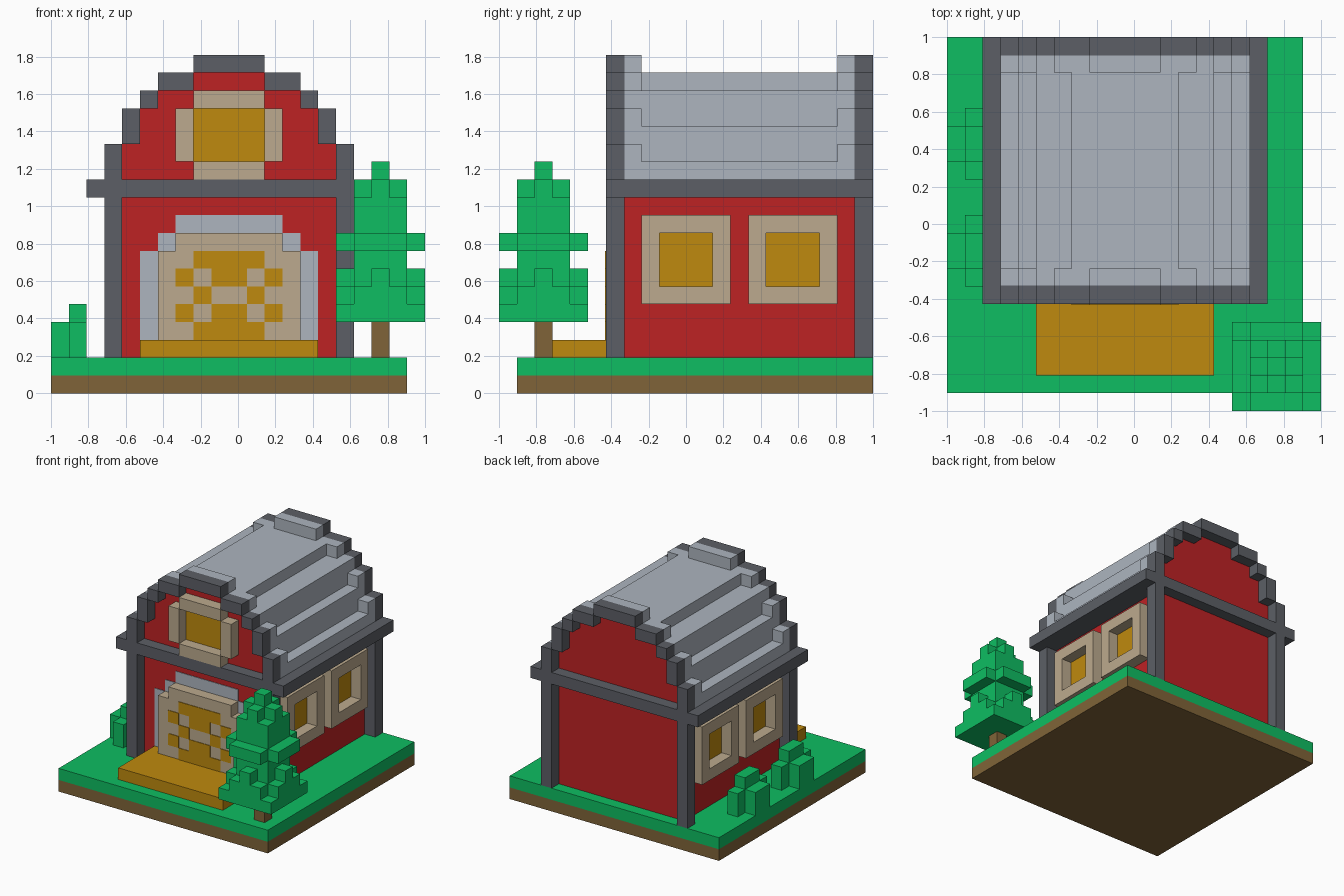
import bpy
import bmesh

cube = bpy.data.objects.get("Cube")
if cube:
    bpy.data.objects.remove(cube, do_unlink=True)

U = 2 / 21      # one block; the grid is 21 blocks wide, origin at a corner
T = 0.05        # thickness of painted plates, in blocks
AXIS = 10       # symmetry plane of the barn, in blocks


def linear(c):
    c /= 255
    return c / 12.92 if c <= 0.04045 else ((c + 0.055) / 1.055) ** 2.4


def material(name, rgb):
    m = bpy.data.materials.new(name)
    m.use_nodes = True
    col = (*[linear(c) for c in rgb], 1)
    m.diffuse_color = col
    bsdf = next(n for n in m.node_tree.nodes if n.type == 'BSDF_PRINCIPLED')
    bsdf.inputs["Base Color"].default_value = col
    bsdf.inputs["Roughness"].default_value = 0.9
    return m


GREEN = material("grass green", (14, 190, 98))
BROWN = material("earth brown", (128, 100, 56))
RED = material("barn red", (190, 34, 36))
DARK = material("dark grey timber", (92, 95, 102))
LIGHT = material("light grey roof", (173, 181, 191))
BEIGE = material("beige trim", (188, 170, 142))
GOLD = material("golden wood", (191, 138, 14))


def blocks(name, mat, boxes):
    """One object from boxes given as (x0, x1, y0, y1, z0, z1) in blocks."""
    bm = bmesh.new()
    for x0, x1, y0, y1, z0, z1 in boxes:
        vs = bmesh.ops.create_cube(bm, size=1)["verts"]
        for v in vs:
            v.co.x = (x1 if v.co.x > 0 else x0) * U - 1
            v.co.y = (y1 if v.co.y > 0 else y0) * U - 1
            v.co.z = (z1 if v.co.z > 0 else z0) * U
    me = bpy.data.meshes.new(name)
    bm.to_mesh(me)
    bm.free()
    me.materials.append(mat)
    ob = bpy.data.objects.new(name, me)
    bpy.context.collection.objects.link(ob)
    return ob


def mirrored(boxes):
    return boxes + [(2 * AXIS - b[1], 2 * AXIS - b[0], *b[2:]) for b in boxes]


def stepped(steps, y0, y1, z0):
    """Stepped gable from (half width, top) pairs."""
    out = []
    for half, top in steps:
        out.append((AXIS - half, AXIS + half, y0, y1, z0, top))
        z0 = top
    return out


# Ground
blocks("earth_base", BROWN, [(0, 20, 1, 21, 0, 1)])
blocks("grass_layer", GREEN, [(0, 20, 1, 21, 1, 2)])

# Walls and gables
blocks("barn_walls", RED, [(4, 16, 7, 20, 2, 11)])
gable = [(6, 14), (5, 16), (4, 17), (2, 18)]
blocks("front_gable", RED, stepped(gable, 7, 7 + T, 12))
blocks("back_gable", RED, stepped(gable, 20 - T, 20, 12))

# Timber frames with corner posts and stepped gable edges
for name, y0, y1 in (("front_frame", 6, 7 + T), ("back_frame", 20 - T, 21)):
    blocks(name, DARK, mirrored([
        (3, 4, y0, y1, 2, 11), (3, 4, y0, y1, 12, 14), (4, 5, y0, y1, 14, 16),
        (5, 6, y0, y1, 16, 17), (6, 8, y0, y1, 17, 18)])
        + [(8, 12, y0, y1, 18, 19)])
blocks("eave_beam", DARK, [(2, 18, 6, 21, 11, 12)])

# Roof with a raised lip at each end
blocks("roof", LIGHT, stepped([(7, 13), (6, 15), (5, 17), (3, 18)], 8, 19, 12))
lip = [(7, 14), (6, 16), (5, 17), (4, 18), (2, 19)]
blocks("front_roof_lip", LIGHT, stepped(lip, 7 + T, 8, 12))
blocks("back_roof_lip", LIGHT, stepped(lip, 19, 20 - T, 12))

# Side windows: two per side
frames, panes = [], []
for y in (8, 14):
    frames += [(16, 17, y, y + 5, 5, 6), (16, 17, y, y + 5, 9, 10),
               (16, 17, y, y + 1, 6, 9), (16, 17, y + 4, y + 5, 6, 9)]
    panes.append((16, 16 + T, y + 1, y + 4, 6, 9))
blocks("side_window_frames", BEIGE, mirrored(frames))
blocks("side_window_panes", GOLD, mirrored(panes))

# Loft window in the front gable
blocks("loft_window_frame", BEIGE, mirrored([(7, 8, 6, 7, 13, 16)])
       + [(8, 12, 6, 7, 12, 13), (8, 12, 6, 7, 16, 17)])
blocks("loft_window_pane", GOLD, [(8, 12, 7 - T, 7, 13, 16)])

# Barn door: surround, slab and a cross-braced panel pattern
blocks("door_surround", LIGHT, stepped([(5, 8), (4, 9), (3, 10)], 7 - T, 7, 3))
blocks("door", BEIGE, stepped([(4, 8), (3, 9)], 6, 7, 3))
pattern = [".####.", "#.##.#", ".#..#.", "#.##.#", ".####."]
blocks("door_panels", GOLD, [(7 + c, 8 + c, 6 - T, 6, 3 + r, 4 + r)
                             for r, row in enumerate(pattern)
                             for c, ch in enumerate(row) if ch == "#"])
blocks("porch", GOLD, [(5, 15, 2, 7, 2, 3)])

# Tree: each layer is a set of centred rectangles (x size, y size)
blocks("tree_trunk", BROWN, [(18, 19, 2, 3, 2, 4)])
layers = [(4, 5, [(5, 5)]),
          (5, 6, [(5, 3), (3, 5)]),
          (6, 7, [(3, 3), (5, 1), (1, 5)]),
          (7, 8, [(3, 3)]),
          (8, 9, [(5, 3), (3, 5)]),
          (9, 11, [(3, 3)]),
          (11, 12, [(3, 1), (1, 3)]),
          (12, 13, [(1, 1)])]
blocks("tree_foliage", GREEN,
       [(18.5 - w / 2, 18.5 + w / 2, 2.5 - d / 2, 2.5 + d / 2, z0, z1)
        for z0, z1, rects in layers for w, d in rects])

# Bushes beside the right wall
for name, y in (("front_bush", 7), ("back_bush", 13)):
    blocks(name, GREEN, [(1, 2, y, y + 4, 2, 4), (1, 2, y + 1, y + 3, 4, 5),
                         (0, 1, y + 1, y + 3, 2, 4)])
